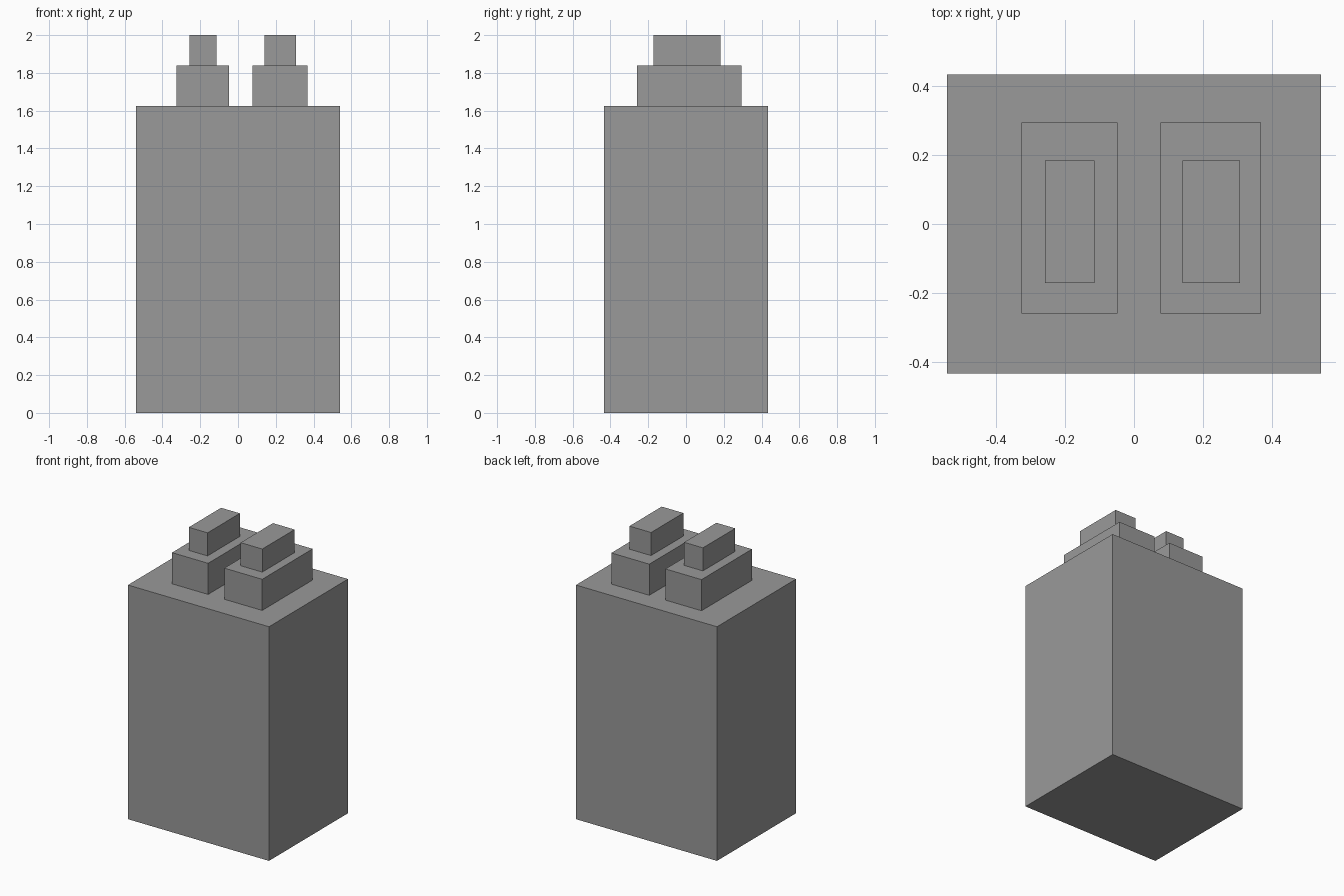
import bpy
import bmesh
from mathutils import Matrix, Vector

if "Cube" in bpy.data.objects:
    bpy.data.objects.remove(bpy.data.objects["Cube"])

# Dark grey shared by every part
dark_grey = bpy.data.materials.new("dark_grey")
dark_grey.diffuse_color = (0.32, 0.32, 0.32, 1.0)
dark_grey.use_nodes = True
dark_grey.node_tree.nodes["Principled BSDF"].inputs["Base Color"].default_value = dark_grey.diffuse_color


def box(name, x, y, z):
    """Flat-shaded box spanning the given (min, max) ranges."""
    lo, hi = Vector((x[0], y[0], z[0])), Vector((x[1], y[1], z[1]))
    placement = Matrix.Translation((lo + hi) / 2) @ Matrix.Diagonal((*(hi - lo), 1))
    bm = bmesh.new()
    bmesh.ops.create_cube(bm, size=1.0, matrix=placement)
    mesh = bpy.data.meshes.new(name)
    bm.to_mesh(mesh)
    bm.free()
    mesh.materials.append(dark_grey)
    obj = bpy.data.objects.new(name, mesh)
    bpy.context.collection.objects.link(obj)
    return obj


BODY_TOP, STEP_TOP, CAP_TOP = 1.624, 1.84, 2.0

# Main block
box("main_block", (-0.541, 0.541), (-0.433, 0.433), (0, BODY_TOP))

# Two stepped stacks on the roof, the right one slightly wider
stacks = {
    "left": ((-0.325, -0.048), (-0.258, -0.114)),
    "right": ((0.076, 0.367), (0.140, 0.306)),
}
for side, (step_x, cap_x) in stacks.items():
    box(f"{side}_lower_step", step_x, (-0.259, 0.294), (BODY_TOP, STEP_TOP))
    box(f"{side}_upper_step", cap_x, (-0.171, 0.183), (STEP_TOP, CAP_TOP))
